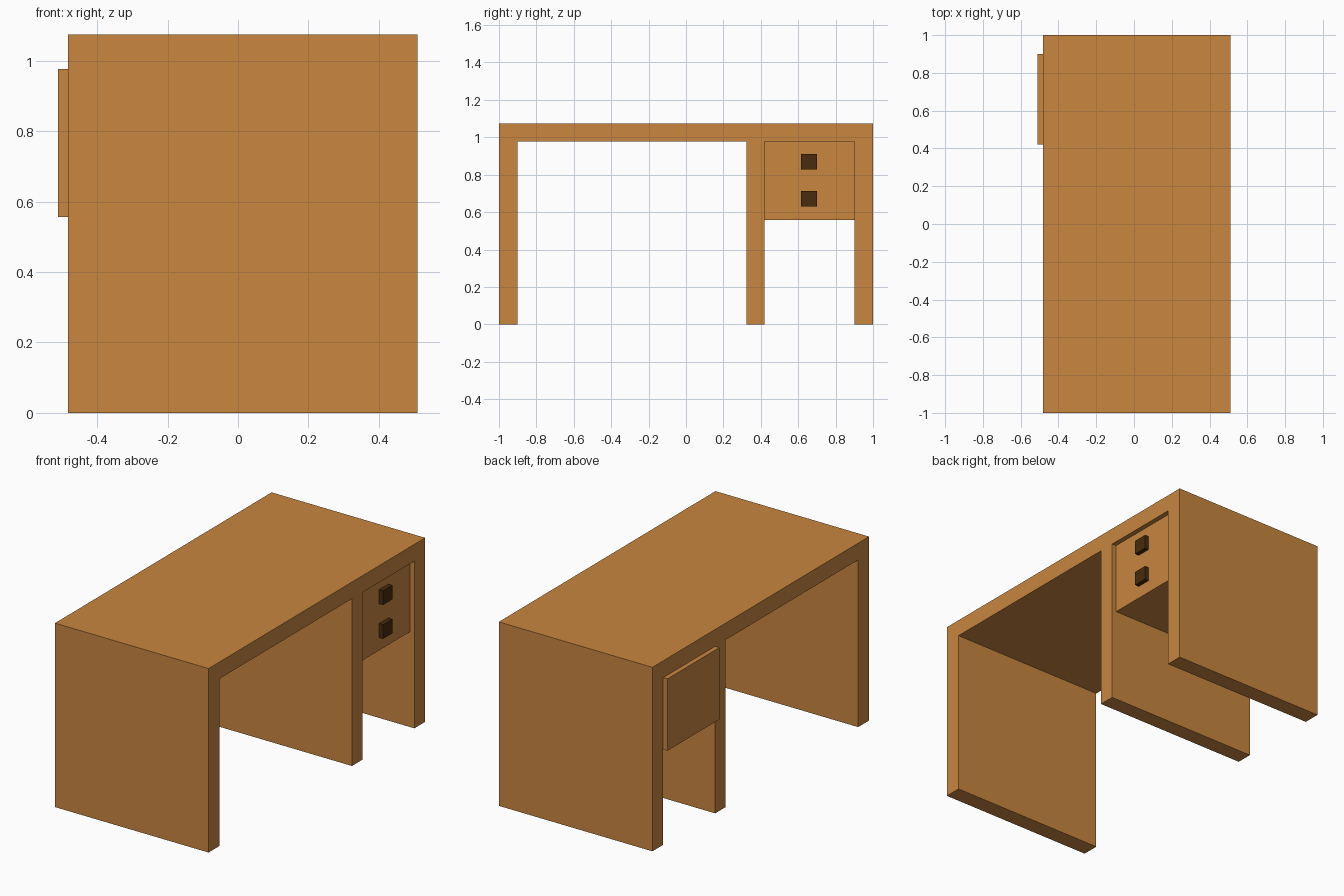
import bpy
import bmesh

default = bpy.data.objects.get("Cube")
if default:
    bpy.data.objects.remove(default, do_unlink=True)


def make_material(name, rgb):
    mat = bpy.data.materials.new(name)
    mat.use_nodes = True
    mat.diffuse_color = (*rgb, 1)
    mat.node_tree.nodes["Principled BSDF"].inputs["Base Color"].default_value = (*rgb, 1)
    return mat


def extrude_profile(name, profile, x0, x1, mat):
    """Extrude a (y, z) outline from x0 to x1."""
    bm = bmesh.new()
    face = bm.faces.new([bm.verts.new((x0, y, z)) for y, z in profile])
    grown = bmesh.ops.extrude_face_region(bm, geom=[face], use_keep_orig=True)
    verts = [v for v in grown["geom"] if isinstance(v, bmesh.types.BMVert)]
    bmesh.ops.translate(bm, verts=verts, vec=(x1 - x0, 0, 0))
    bmesh.ops.recalc_face_normals(bm, faces=bm.faces)
    mesh = bpy.data.meshes.new(name)
    bm.to_mesh(mesh)
    bm.free()
    mesh.materials.append(mat)
    obj = bpy.data.objects.new(name, mesh)
    bpy.context.collection.objects.link(obj)
    return obj


def rectangle(y0, y1, z0, z1):
    return [(y0, z0), (y1, z0), (y1, z1), (y0, z1)]


wood = make_material("warm wood", (0.578, 0.238, 0.051))
dark = make_material("dark brown", (0.065, 0.025, 0.005))

BACK, FRONT = -0.483, 0.51      # depth of the desk along x
UNDER, TOP = 0.977, 1.075       # underside and top of the desktop
SETBACK = 0.028                 # drawer unit is shifted back by this much

# Desktop and three panel legs as one outline
frame = [(-1, TOP), (-1, 0), (-0.9, 0), (-0.9, UNDER),
         (0.324, UNDER), (0.324, 0), (0.42, 0), (0.42, UNDER),
         (0.9, UNDER), (0.9, 0), (1, 0), (1, TOP)]
extrude_profile("desk_frame", frame, BACK, FRONT, wood)

# Drawer unit hung between the two close legs
extrude_profile("drawer_unit", rectangle(0.42, 0.9, 0.557, UNDER),
                BACK - SETBACK, FRONT - SETBACK, wood)

# Square drawer knobs
for name, z in (("lower_knob", 0.631), ("upper_knob", 0.829)):
    extrude_profile(name, rectangle(0.615, 0.7, z, z + 0.083),
                    FRONT - SETBACK, FRONT - 0.002, dark)
